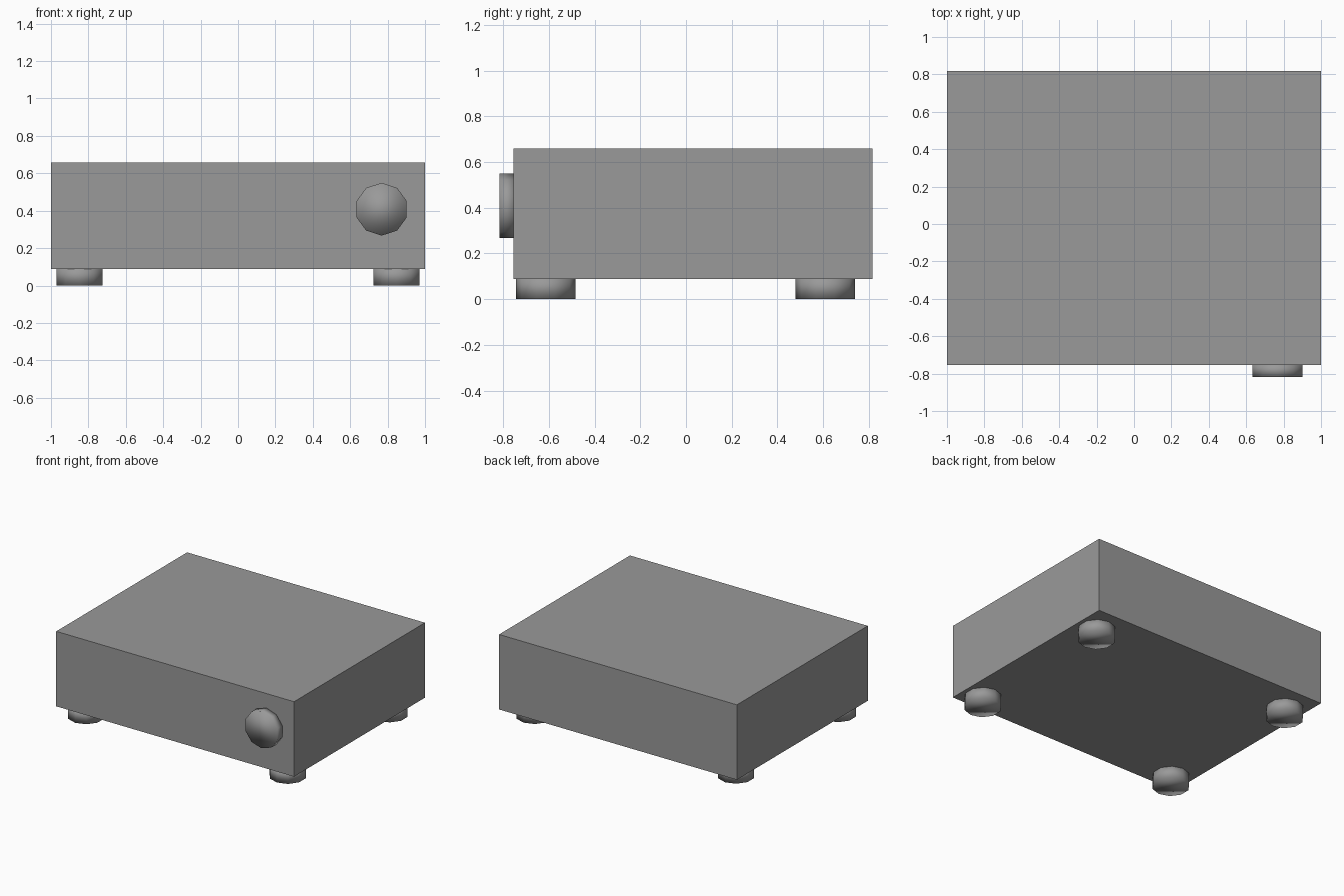
import bpy
from math import pi

if "Cube" in bpy.data.objects:
    bpy.data.objects.remove(bpy.data.objects["Cube"])

# Dark grey finish shared by all parts
grey = bpy.data.materials.new("dark_grey")
grey.diffuse_color = (0.32, 0.32, 0.32, 1)
grey.use_nodes = True
grey.node_tree.nodes["Principled BSDF"].inputs["Base Color"].default_value = grey.diffuse_color


def drum(name, radius, depth, location, rotation=(0, 0, 0)):
    # Ten-sided, fully smooth-shaded short cylinder
    bpy.ops.mesh.primitive_cylinder_add(vertices=10, radius=radius, depth=depth,
                                        location=location, rotation=rotation)
    obj = bpy.context.object
    obj.name = name
    obj.data.materials.append(grey)
    bpy.ops.object.shade_smooth()
    return obj


# Main casing
bpy.ops.mesh.primitive_cube_add(size=1, location=(0, 0.031, 0.374))
body = bpy.context.object
body.name = "casing"
body.scale = (2.0, 1.572, 0.57)
body.data.materials.append(grey)

# Front dial
drum("front_dial", 0.141, 0.07, (0.768, -0.782, 0.408), (pi / 2, 0, 0))

# Four feet
for side, x in (("left", -0.848), ("right", 0.848)):
    for end, y in (("front", -0.614), ("back", 0.61)):
        drum(f"{end}_{side}_foot", 0.13, 0.1, (x, y, 0.05))
